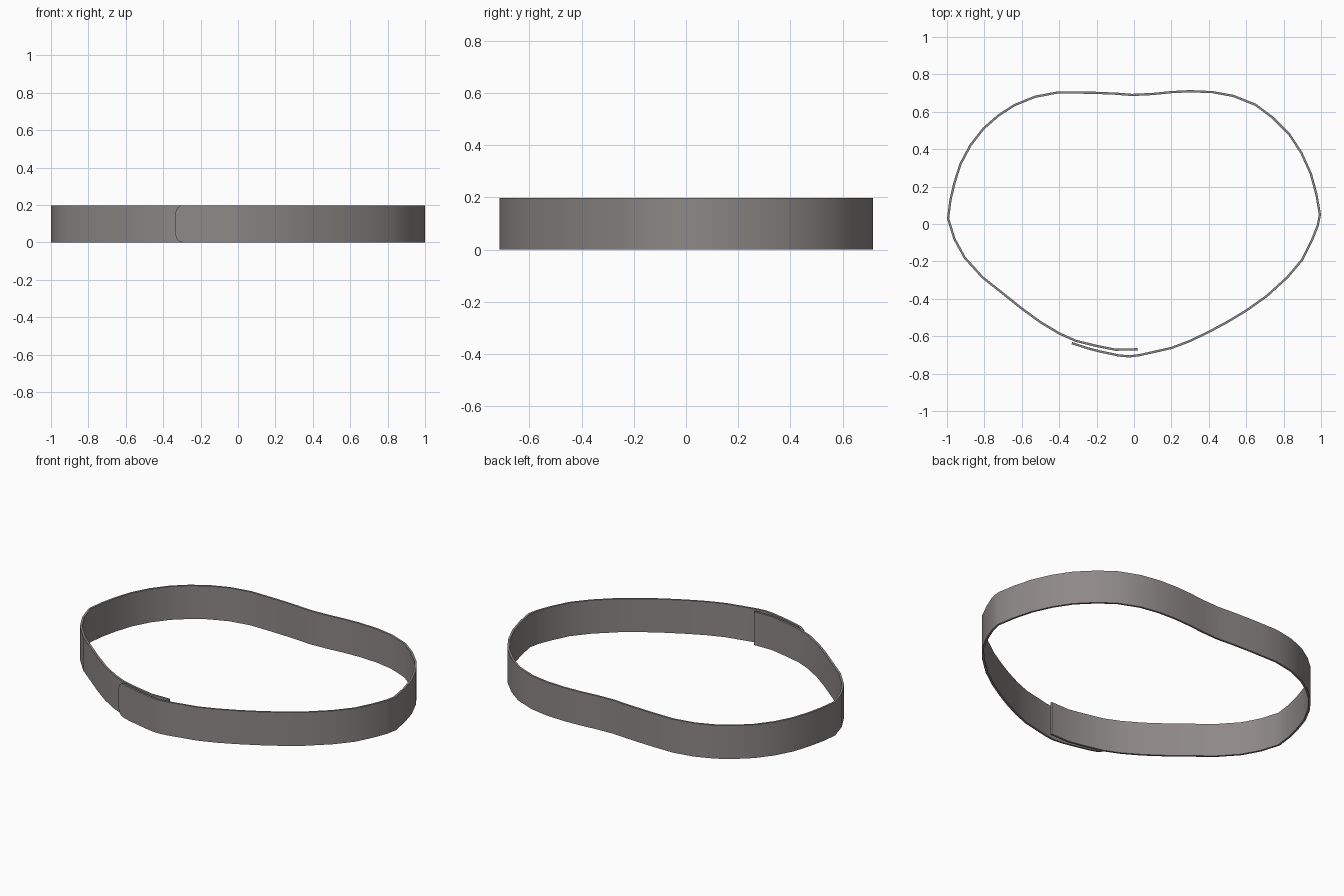
import bpy, bmesh, math
from mathutils import Vector

if "Cube" in bpy.data.objects:
    bpy.data.objects.remove(bpy.data.objects["Cube"])

HEIGHT, THICK, RADIUS = 0.198, 0.012, 0.042

# Centre line of the wrapped band, from outer rounded end round to inner square end
PATH = [(-.332, -.637), (-.25, -.664), (-.18, -.682), (-.08, -.703), (-.025, -.708),
        (.03, -.701), (.2, -.663), (.3, -.625), (.4, -.577), (.5, -.523), (.6, -.463),
        (.71, -.385), (.82, -.285), (.9, -.19), (.95, -.09), (.982, -.01), (.994, .05),
        (.975, .16), (.945, .27), (.895, .38), (.83, .48), (.74, .57), (.65, .637),
        (.53, .685), (.42, .705), (.3, .71), (.2, .705), (.1, .695), (-.01, .69),
        (-.1, .697), (-.2, .701), (-.3, .703), (-.41, .703), (-.53, .68), (-.64, .635),
        (-.725, .58), (-.805, .51), (-.875, .42), (-.928, .32), (-.96, .22), (-.981, .13),
        (-.994, .03), (-.96, -.08), (-.905, -.18), (-.81, -.285), (-.7, -.372),
        (-.6, -.452), (-.5, -.525), (-.4, -.585), (-.31, -.625), (-.2, -.652),
        (-.1, -.672), (.02, -.67)]
pts = [Vector(p) for p in PATH]

# Extra stations on the first segment carry the rounded corners
tip_dir = (pts[1] - pts[0]).normalized()
stations = []
for i in range(7):
    a = math.radians(15 * i)
    stations.append((pts[0] + tip_dir * RADIUS * (1 - math.cos(a)), RADIUS * (1 - math.sin(a))))
stations += [(p, 0.0) for p in pts[1:]]

bm = bmesh.new()
rings = []
for i, (p, inset) in enumerate(stations):
    before = stations[max(i - 1, 0)][0]
    after = stations[min(i + 1, len(stations) - 1)][0]
    t = (after - before).normalized()
    n = Vector((t.y, -t.x)) * THICK / 2
    rings.append([bm.verts.new((q.x, q.y, z)) for q, z in (
        (p + n, inset), (p + n, HEIGHT - inset), (p - n, HEIGHT - inset), (p - n, inset))])
for a, b in zip(rings, rings[1:]):
    for k in range(4):
        bm.faces.new((a[k], b[k], b[(k + 1) % 4], a[(k + 1) % 4]))
bm.faces.new(rings[0])
bm.faces.new(rings[-1][::-1])
bmesh.ops.recalc_face_normals(bm, faces=bm.faces)

mesh = bpy.data.meshes.new("belt_strap")
bm.to_mesh(mesh)
bm.free()
strap = bpy.data.objects.new("belt_strap", mesh)
bpy.context.collection.objects.link(strap)

# Single warm grey
grey = bpy.data.materials.new("warm grey")
grey.diffuse_color = (0.27, 0.25, 0.245, 1)
grey.use_nodes = True
grey.node_tree.nodes["Principled BSDF"].inputs["Base Color"].default_value = grey.diffuse_color
mesh.materials.append(grey)

bpy.context.view_layer.objects.active = strap
strap.select_set(True)
bpy.ops.object.shade_smooth_by_angle(angle=math.radians(30))
